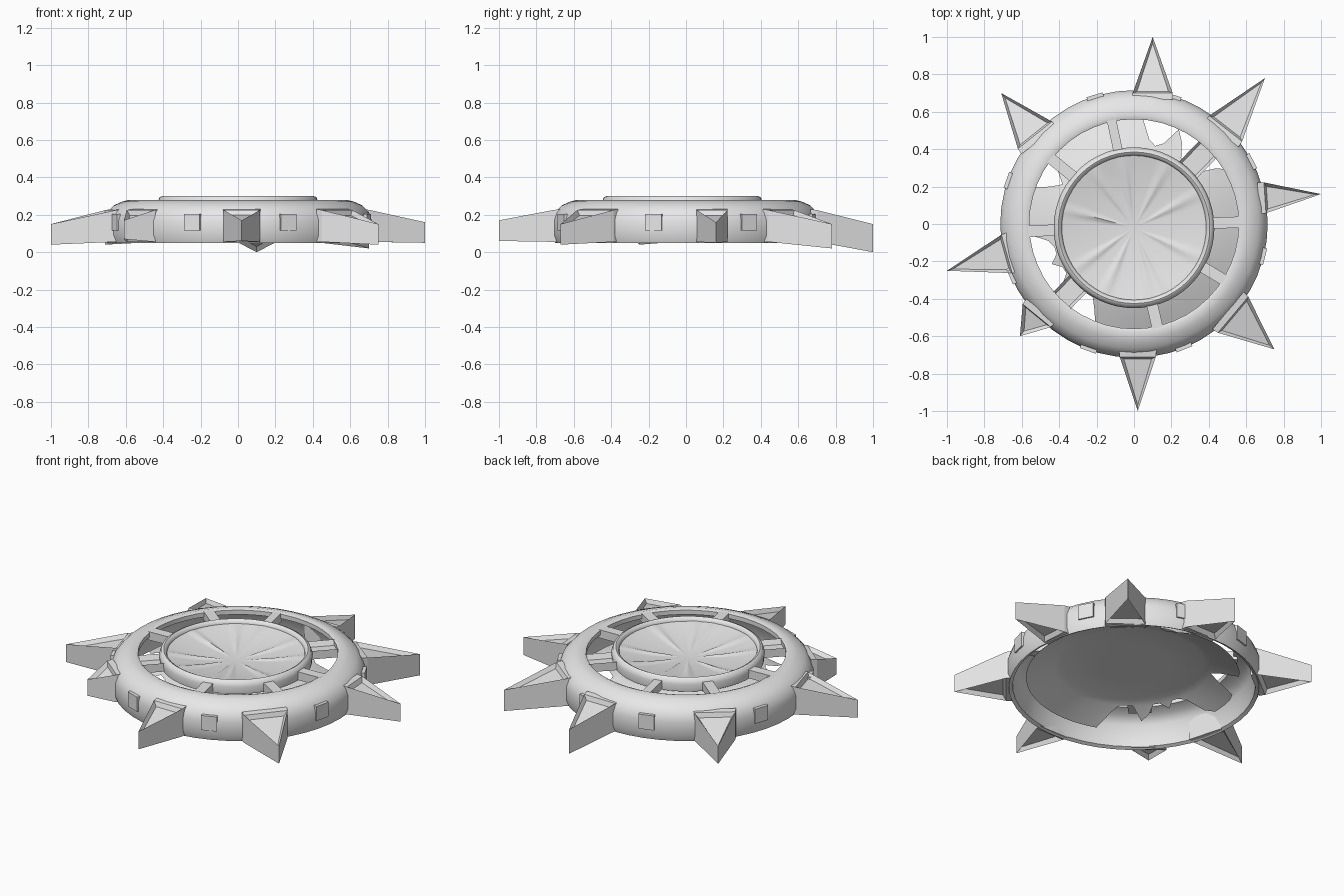
import bpy, bmesh, math
from mathutils import Vector

if "Cube" in bpy.data.objects:
    bpy.data.objects.remove(bpy.data.objects["Cube"])

grey = bpy.data.materials.new("light grey")
grey.diffuse_color = (0.8, 0.8, 0.8, 1)
grey.use_nodes = True
grey.node_tree.nodes["Principled BSDF"].inputs["Base Color"].default_value = grey.diffuse_color


def finish(name, bm, smooth=None, normals=True):
    if normals:
        bmesh.ops.recalc_face_normals(bm, faces=bm.faces)
    me = bpy.data.meshes.new(name)
    bm.to_mesh(me)
    bm.free()
    ob = bpy.data.objects.new(name, me)
    bpy.context.collection.objects.link(ob)
    me.materials.append(grey)
    if smooth:
        bpy.ops.object.select_all(action='DESELECT')
        ob.select_set(True)
        bpy.context.view_layer.objects.active = ob
        bpy.ops.object.shade_smooth_by_angle(angle=math.radians(smooth))
    return ob


def lathe(name, profile, n, cx=0, cy=0, smooth=50):
    bm = bmesh.new()
    rings = [[bm.verts.new((cx + r * math.cos(2 * math.pi * i / n),
                            cy + r * math.sin(2 * math.pi * i / n), z))
              for r, z in profile] for i in range(n)]
    m = len(profile)
    for i in range(n):
        a, b = rings[i], rings[(i + 1) % n]
        for j in range(m):
            k = (j + 1) % m
            bm.faces.new((a[j], b[j], b[k], a[k]))
    return finish(name, bm, smooth)


def radial_sheet(name, radii, n, point, smooth, up):
    # concentric rows around a centre point
    bm = bmesh.new()
    c = bm.verts.new(point(0, 0))
    rows = [[bm.verts.new(point(r, 2 * math.pi * i / n)) for i in range(n)] for r in radii]
    for i in range(n):
        k = (i + 1) % n
        bm.faces.new((c, rows[0][i], rows[0][k]))
        for a, b in zip(rows, rows[1:]):
            bm.faces.new((a[i], b[i], b[k], a[k]))
    if not up:
        bmesh.ops.reverse_faces(bm, faces=bm.faces)
    return finish(name, bm, smooth, False)


def block(name, angle, r0, r1, w, z0, z1, inset=0, cy=0):
    bm = bmesh.new()
    d = Vector((math.cos(angle), math.sin(angle), 0))
    s = Vector((-d.y, d.x, 0))
    o = Vector((0, cy, 0))
    bot = [bm.verts.new(o + d * r + s * t + Vector((0, 0, z0)))
           for r, t in ((r0, -w), (r1, -w), (r1, w), (r0, w))]
    top = [bm.verts.new(v.co + Vector((0, 0, z1 - z0))) for v in bot]
    bm.faces.new(bot[::-1])
    lid = bm.faces.new(top)
    for i in range(4):
        k = (i + 1) % 4
        bm.faces.new((bot[i], bot[k], top[k], top[i]))
    if inset:
        bm.normal_update()
        bmesh.ops.inset_region(bm, faces=[lid], thickness=inset, depth=-0.03)
    return finish(name, bm)


# Outer ring: rounded shell, open underneath
lathe("outer_ring", [(0.70, 0.05), (0.715, 0.09), (0.715, 0.17), (0.70, 0.215), (0.665, 0.25),
                     (0.62, 0.27), (0.58, 0.28), (0.56, 0.272), (0.56, 0.245),
                     (0.62, 0.23), (0.665, 0.19), (0.68, 0.06)], 48)

# Raised rim around the central dish
CY = -0.02
lathe("dish_rim", [(0.385, 0.275), (0.392, 0.293), (0.405, 0.3), (0.42, 0.293),
                   (0.43, 0.265), (0.425, 0.22), (0.395, 0.22)], 56, 0, CY)

# Concave dish with narrow radial ridges
ridges = [math.radians(a) for a in (28, 62, 100, 125, 165, 215, 245, 283, 298, 335)]


def dish_point(r, a):
    near = min(abs((a - q + math.pi) % (2 * math.pi) - math.pi) for q in ridges)
    z = 0.235 + 0.045 * (r / 0.4) ** 2
    if 0.1 < r < 0.39:
        z += 0.009 * max(0, 1 - near / 0.1)
    return (r * math.cos(a), CY + r * math.sin(a), z)


radial_sheet("dish", [0.06, 0.13, 0.2, 0.27, 0.34, 0.4], 120, dish_point, 40, True)

# Irregular flared skirt below the dish, leaving some gaps open
gaps = [(48, 14), (75, 6), (150, 4), (196, 8), (212, 8), (236, 10)]


def skirt_point(r, a):
    deg = math.degrees(a)
    open_ = max(max(0, 1 - max(0, abs(deg - c) - w * 0.6) / 8) for c, w in gaps)
    reach = 0.6 - 0.16 * open_
    rr = min(r, reach)
    z = 0.205 - 0.085 * max(0, (rr - 0.4) / 0.2) ** 1.1
    return (rr * math.cos(a), rr * math.sin(a) + CY * (1 - r), z)


radial_sheet("skirt", [0.2, 0.4, 0.44, 0.5, 0.56, 0.6], 72, skirt_point, 40, False)

# Spokes joining the dish rim to the ring: angle, half width, panel inset
for a, w, ins in [(141, 0.03, 0), (102, 0.025, 0), (46, 0.065, 0.022), (2, 0.03, 0),
                  (-31, 0.03, 0), (-77, 0.03, 0), (-134, 0.065, 0.022), (183, 0.03, 0)]:
    block("spoke", math.radians(a), 0.405, 0.585, w, 0.225, 0.276, ins, CY / 2)


# Spikes: tapered wedges rooted in the ring, recessed triangular panels above and below
def spike(tip, base, w, z0, z1):
    bm = bmesh.new()
    t, b = Vector((*tip, 0)), Vector((*base, 0))
    d = (t - b).normalized()
    s = Vector((-d.y, d.x, 0)) * w
    root = b - d * 0.035
    outline = [(root - s, 0.055, 0.23), (b - s * 0.97, 0.055, 0.225), (t, z0, z1),
               (b + s * 0.97, 0.055, 0.225), (root + s, 0.055, 0.23)]
    low = [bm.verts.new((p.x, p.y, l)) for p, l, h in outline]
    high = [bm.verts.new((p.x, p.y, h)) for p, l, h in outline]
    panels = []
    for ring in (low, high):
        bm.faces.new((ring[0], ring[1], ring[3], ring[4]))
        panels.append(bm.faces.new((ring[1], ring[2], ring[3])))
    for i in range(5):
        k = (i + 1) % 5
        bm.faces.new((low[i], low[k], high[k], high[i]))
    bmesh.ops.recalc_face_normals(bm, faces=bm.faces)
    for f in panels:
        bmesh.ops.inset_region(bm, faces=[f], thickness=0.028, depth=-0.025)
    finish("spike", bm)


for args in [((0.1, 1.0), (0.1, 0.70), 0.11, 0.0, 0.15),
             ((0.70, 0.78), (0.49, 0.51), 0.115, 0.02, 0.15),
             ((1.0, 0.16), (0.70, 0.14), 0.085, 0.05, 0.16),
             ((0.75, -0.67), (0.53, -0.485), 0.13, 0.04, 0.15),
             ((0.02, -1.0), (0.02, -0.71), 0.1, 0.06, 0.17),
             ((-0.61, -0.6), (-0.52, -0.49), 0.1, 0.07, 0.17),
             ((-1.0, -0.25), (-0.68, -0.16), 0.11, 0.04, 0.15),
             ((-0.71, 0.70), (-0.53, 0.475), 0.12, 0.04, 0.15)]:
    spike(*args)

# Small square bosses on the outer wall
for a in (-14, 28, 73, 107, 161, 203, 250, 292):
    block("rim_boss", math.radians(a), 0.69, 0.722, 0.045, 0.115, 0.205)
